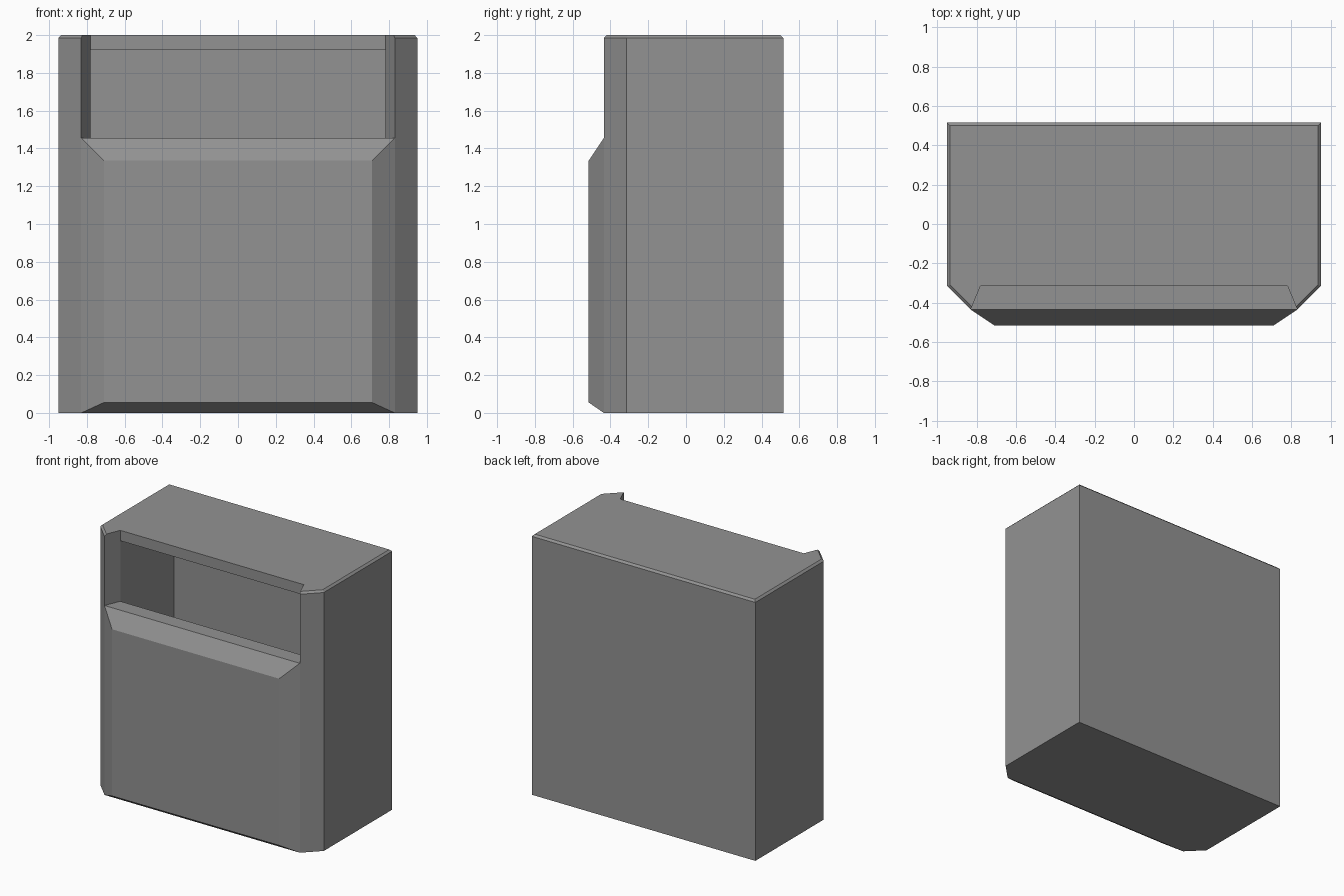
import bpy
import bmesh

if "Cube" in bpy.data.objects:
    bpy.data.objects.remove(bpy.data.objects["Cube"], do_unlink=True)

# One plain grey for everything
GREY = (0.29, 0.29, 0.29, 1)
grey = bpy.data.materials.new("mid grey")
grey.use_nodes = True
grey.diffuse_color = GREY
bsdf = grey.node_tree.nodes["Principled BSDF"]
bsdf.inputs["Base Color"].default_value = GREY
bsdf.inputs["Roughness"].default_value = 0.8


def loft(name, rings, cap_start=True):
    """Bridge matching rings of points and cap the ends."""
    bm = bmesh.new()
    loops = [[bm.verts.new(p) for p in ring] for ring in rings]
    for a, b in zip(loops, loops[1:]):
        for i in range(len(a)):
            j = (i + 1) % len(a)
            bm.faces.new((a[i], a[j], b[j], b[i]))
    bm.faces.new(loops[-1])
    if cap_start:
        bm.faces.new(loops[0][::-1])
    bm.normal_update()
    mesh = bpy.data.meshes.new(name)
    bm.to_mesh(mesh)
    bm.free()
    mesh.materials.append(grey)
    obj = bpy.data.objects.new(name, mesh)
    bpy.context.collection.objects.link(obj)
    return obj


def mirrored(half, z):
    """Counter-clockwise ring from its right-hand points, front to back."""
    return [(x, y, z) for x, y in half] + [(-x, y, z) for x, y in half[::-1]]


def prism(name, half, z0, z1):
    return loft(name, [mirrored(half, z0), mirrored(half, z1)])


def cut(obj, cutter):
    cutter.hide_render = True
    mod = obj.modifiers.new("cut", "BOOLEAN")
    mod.operation = "DIFFERENCE"
    mod.solver = "EXACT"
    mod.object = cutter
    bpy.context.view_layer.objects.active = obj
    bpy.ops.object.modifier_apply(modifier=mod.name)
    bpy.data.objects.remove(cutter, do_unlink=True)


# Cabinet with cut front corners and a small bevel round the top
outline = [(0.83, -0.435), (0.95, -0.315), (0.95, 0.515)]
top_outline = [(0.824, -0.42), (0.935, -0.309), (0.935, 0.50)]
cabinet = loft("cabinet", [mirrored(outline, 0), mirrored(outline, 1.985),
                           mirrored(top_outline, 2)])

# Flared notch above the sill, then the mouth and the hollow behind it
cut(cabinet, prism("notch_cutter", [(0.88, -0.555), (0.78, -0.315)], 1.455, 2.1))
cut(cabinet, prism("hollow_cutter", [(0.78, -0.315), (0.78, 0.335)], 0.17, 1.92))


# Raised front panel with sloping edges
def panel_ring(x, y, z0, z1):
    return [(-x, y, z0), (x, y, z0), (x, y, z1), (-x, y, z1)]


loft("front_panel", [panel_ring(0.83, -0.435, 0, 1.455),
                     panel_ring(0.71, -0.515, 0.055, 1.335)], cap_start=False)
